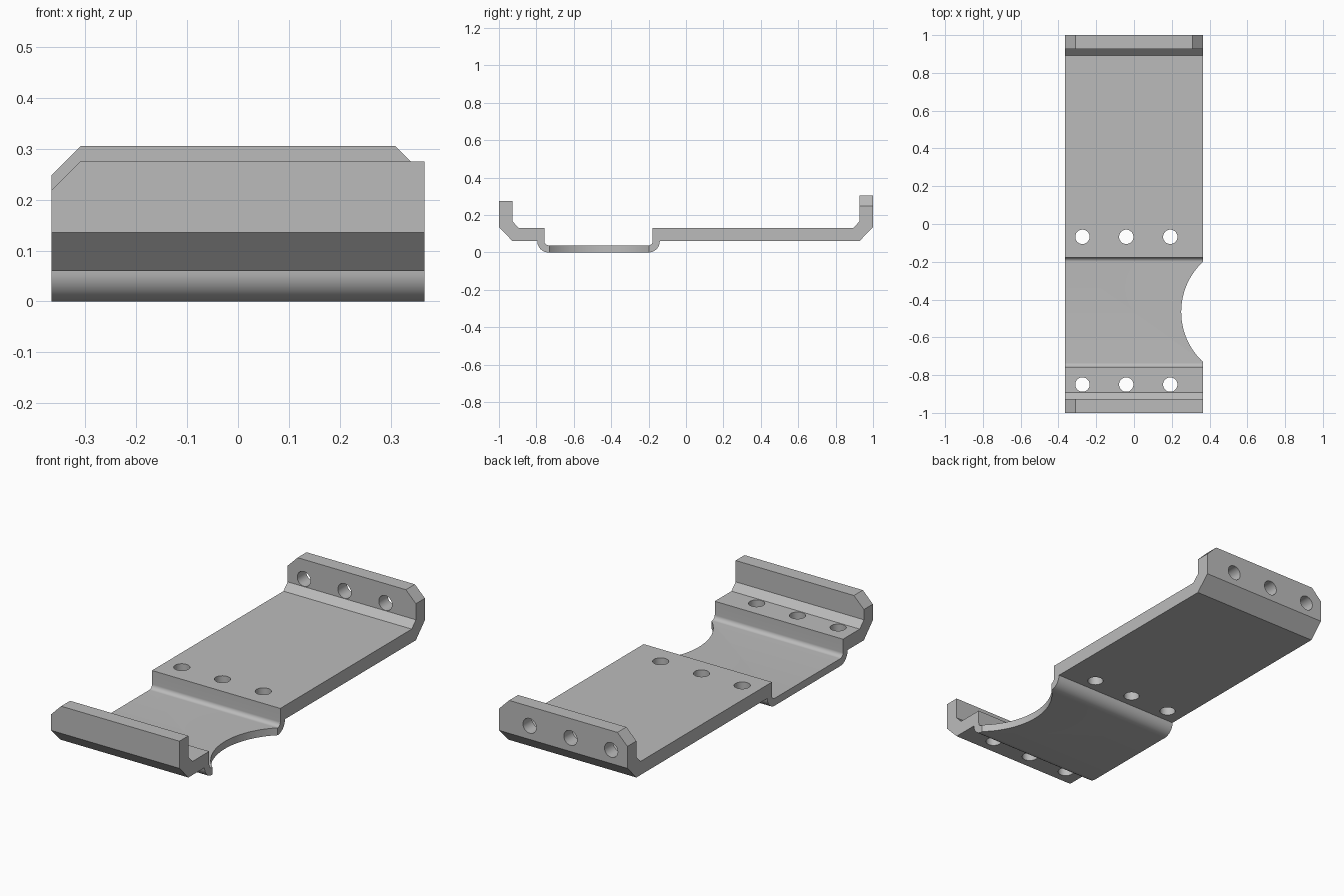
import bpy, bmesh, math
from mathutils import Vector, Matrix

cube = bpy.data.objects.get("Cube")
if cube:
    bpy.data.objects.remove(cube)

LEFT, RIGHT = 0.366, -0.366

metal = bpy.data.materials.new("grey metal")
metal.use_nodes = True
colour = (0.5, 0.5, 0.5, 1)
metal.diffuse_color = colour
metal.node_tree.nodes["Principled BSDF"].inputs["Base Color"].default_value = colour


def add_object(name, bm):
    bmesh.ops.recalc_face_normals(bm, faces=bm.faces)
    mesh = bpy.data.meshes.new(name)
    bm.to_mesh(mesh)
    bm.free()
    mesh.materials.append(metal)
    obj = bpy.data.objects.new(name, mesh)
    bpy.context.collection.objects.link(obj)
    return obj


def prism(name, points, direction):
    """Extrude a closed outline along a direction."""
    bm = bmesh.new()
    face = bm.faces.new([bm.verts.new(p) for p in points])
    extruded = bmesh.ops.extrude_face_region(bm, geom=[face], use_keep_orig=True)
    moved = [v for v in extruded["geom"] if isinstance(v, bmesh.types.BMVert)]
    bmesh.ops.translate(bm, verts=moved, vec=Vector(direction))
    return add_object(name, bm)


def cylinder(name, centre, radius, depth, segments, along_y=False):
    bm = bmesh.new()
    turn = Matrix.Rotation(math.pi / 2 if along_y else 0, 4, "X")
    bmesh.ops.create_cone(bm, cap_ends=True, segments=segments, radius1=radius,
                          radius2=radius, depth=depth,
                          matrix=Matrix.Translation(centre) @ turn)
    return add_object(name, bm)


def arc(y, z, radius, start, end, steps=12):
    angles = [math.radians(start + (end - start) * i / steps) for i in range(steps + 1)]
    return [(y + radius * math.cos(a), z + radius * math.sin(a)) for a in angles]


# Bent plate profile: underside from front to back, then upper side back again
profile = [(-1, 0.275), (-1, 0.135), (-0.927, 0.06)]
profile += arc(-0.735, 0.06, 0.06, 180, 270)
profile += arc(-0.2, 0.06, 0.06, 270, 360)
profile += [(0.927, 0.06), (1, 0.135), (1, 0.305), (0.927, 0.305),
            (0.927, 0.165), (0.893, 0.13), (-0.178, 0.13)]
profile += arc(-0.2, 0.06, 0.022, 360, 270)
profile += arc(-0.735, 0.06, 0.022, 270, 180)
profile += [(-0.757, 0.13), (-0.893, 0.13), (-0.927, 0.165), (-0.927, 0.275)]
plate = prism("bracket_plate", [(RIGHT, y, z) for y, z in profile], (LEFT - RIGHT, 0, 0))

cutters = []

# Round screw holes through the plate and the back flange
for x in (-0.273, -0.041, 0.192):
    for y in (-0.068, -0.85):
        cutters.append(cylinder("screw_hole", (x, y, 0.1), 0.038, 0.3, 48))
    cutters.append(cylinder("flange_hole", (x, 0.96, 0.205), 0.038, 0.3, 48, True))

# Curved bite in the left edge of the recess
cutters.append(cylinder("side_bite", (0.613, -0.465, 0.02), 0.363, 0.2, 160))

# Clipped upper corners of the flanges
for side, y, top in ((-1, -1.1, 0.275), (-1, 0.9, 0.305), (1, 0.9, 0.305)):
    size, over = 0.057, 0.05
    x = side * LEFT
    corner = [(x - side * (size + over), top + over),
              (x + side * over, top - size - over), (x + side * over, top + over)]
    cutters.append(prism("corner_clip", [(cx, y, cz) for cx, cz in corner], (0, 0.2, 0)))

bpy.ops.object.select_all(action="DESELECT")
plate.select_set(True)
bpy.context.view_layer.objects.active = plate
for cutter in cutters:
    cutter.hide_render = True
    mod = plate.modifiers.new("cut", "BOOLEAN")
    mod.operation = "DIFFERENCE"
    mod.solver = "EXACT"
    mod.object = cutter
    bpy.ops.object.modifier_apply(modifier=mod.name)
    bpy.data.objects.remove(cutter)

bpy.ops.object.shade_smooth_by_angle(angle=math.radians(25))
